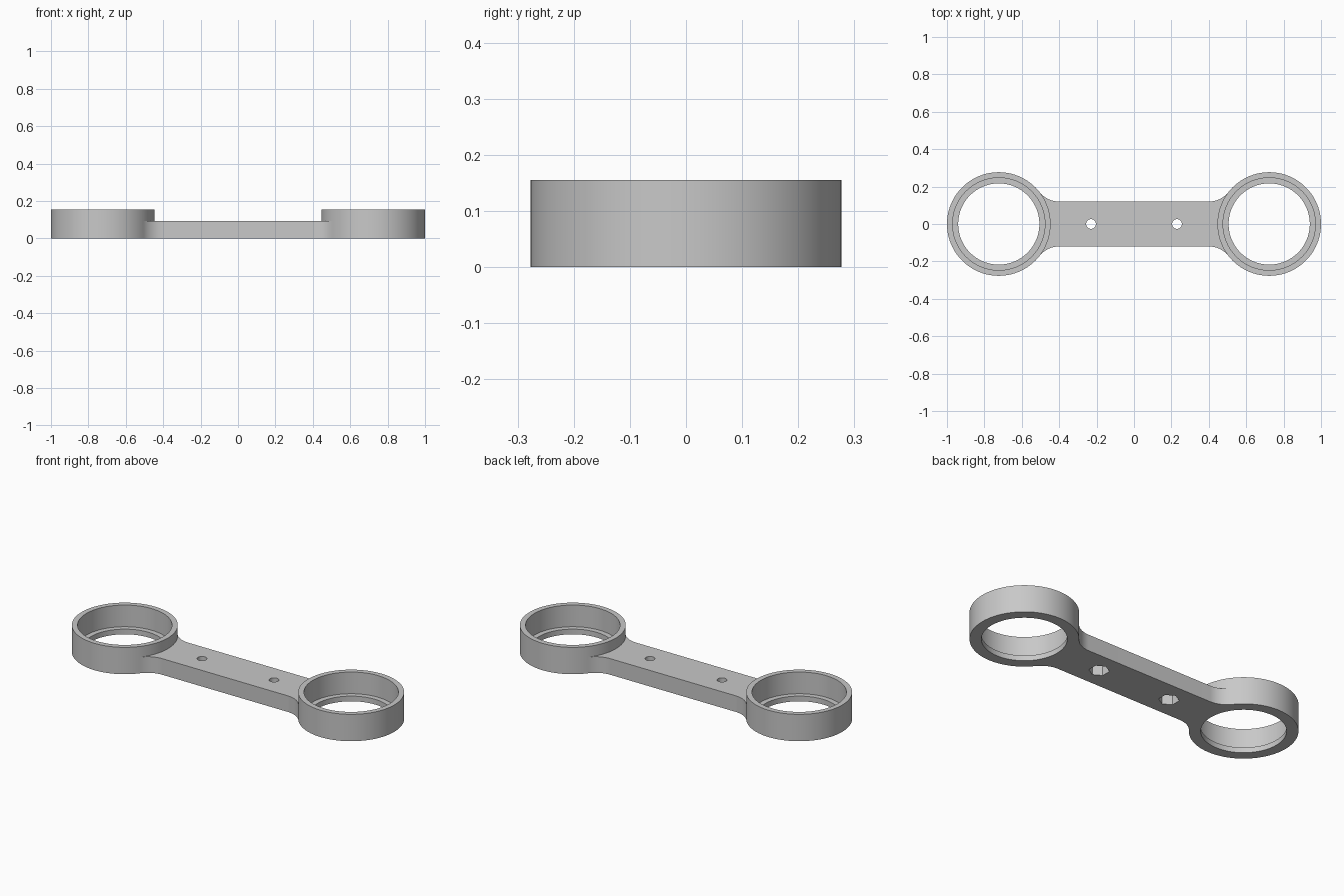
import bpy, bmesh, math
from math import sin, cos, pi, atan2

cube = bpy.data.objects.get("Cube")
if cube:
    bpy.data.objects.remove(cube, do_unlink=True)

# Main dimensions
RING_X, RING_R, RING_H = 0.723, 0.277, 0.155
BORE_R, LIP_R, LIP_H = 0.247, 0.217, 0.03
BAR_HALF, BAR_H = 0.12, 0.093
FILLET_R, FILLET_X = 0.134, 0.40
BOLT_X, BOLT_R, NUT_R, NUT_DEPTH = 0.23, 0.026, 0.053, 0.055

grey = bpy.data.materials.new("plain grey")
grey.use_nodes = True
colour = (0.58, 0.58, 0.58, 1.0)
grey.diffuse_color = colour
grey.node_tree.nodes["Principled BSDF"].inputs["Base Color"].default_value = colour


def prism(name, outline, z0, z1):
    """Extrude a counter-clockwise outline from z0 to z1."""
    bm = bmesh.new()
    base = bm.faces.new([bm.verts.new((x, y, z0)) for x, y in outline])
    top = bmesh.ops.extrude_face_region(bm, geom=[base])["geom"]
    bmesh.ops.translate(bm, vec=(0, 0, z1 - z0),
                        verts=[v for v in top if isinstance(v, bmesh.types.BMVert)])
    bmesh.ops.recalc_face_normals(bm, faces=bm.faces)
    mesh = bpy.data.meshes.new(name)
    bm.to_mesh(mesh)
    bm.free()
    obj = bpy.data.objects.new(name, mesh)
    bpy.context.collection.objects.link(obj)
    obj.data.materials.append(grey)
    return obj


def circle(cx, r, n, start=0.0):
    return [(cx + r * cos(start + 2 * pi * i / n), r * sin(start + 2 * pi * i / n))
            for i in range(n)]


def combine(target, tool, operation):
    """Apply a boolean and discard the tool."""
    mod = target.modifiers.new("join", 'BOOLEAN')
    mod.operation, mod.solver, mod.object = operation, 'EXACT', tool
    bpy.context.view_layer.objects.active = target
    bpy.ops.object.modifier_apply(modifier=mod.name)
    bpy.data.objects.remove(tool, do_unlink=True)


# Connecting bar: one quarter outline with a flared fillet, then mirrored
cy = BAR_HALF + FILLET_R
end = atan2(-cy, RING_X - FILLET_X)
quarter = [(FILLET_X + FILLET_R * cos(a), cy + FILLET_R * sin(a))
           for a in (end + (-pi / 2 - end) * i / 16 for i in range(17))]
# End of the bar is buried inside the ring wall
ring_angle = atan2(cy, FILLET_X - RING_X)
buried = [(RING_X + 0.262 * cos(a), 0.262 * sin(a))
          for a in (pi + (ring_angle - pi) * i / 12 for i in range(1, 13))]
upper_right = buried + quarter
upper_left = [(-x, y) for x, y in reversed(upper_right)]
tip = RING_X - 0.262
outline = [(tip, 0)] + upper_right + upper_left + [(-tip, 0)]
outline += [(x, -y) for x, y in reversed(upper_left)]
outline += [(x, -y) for x, y in reversed(upper_right)]
body = prism("double_ring_bracket", outline, 0, BAR_H)

# Solid ring bodies, joined before boring
for s in (-1, 1):
    combine(body, prism("ring", circle(s * RING_X, RING_R, 96), 0, RING_H), 'UNION')

# Stepped bores, bolt holes and hexagonal nut pockets
for s in (-1, 1):
    cutters = [
        (circle(s * RING_X, BORE_R, 96), LIP_H, 0.3),
        (circle(s * RING_X, LIP_R, 96), -0.1, 0.1),
        (circle(s * BOLT_X, BOLT_R, 32), -0.1, 0.3),
        (circle(s * BOLT_X, NUT_R, 6, pi / 2), -0.1, NUT_DEPTH),
    ]
    for shape, z0, z1 in cutters:
        combine(body, prism("cutter", shape, z0, z1), 'DIFFERENCE')

# Smooth curved walls, crisp rims
bpy.ops.object.select_all(action='DESELECT')
body.select_set(True)
bpy.context.view_layer.objects.active = body
bpy.ops.object.shade_smooth_by_angle(angle=math.radians(30))
